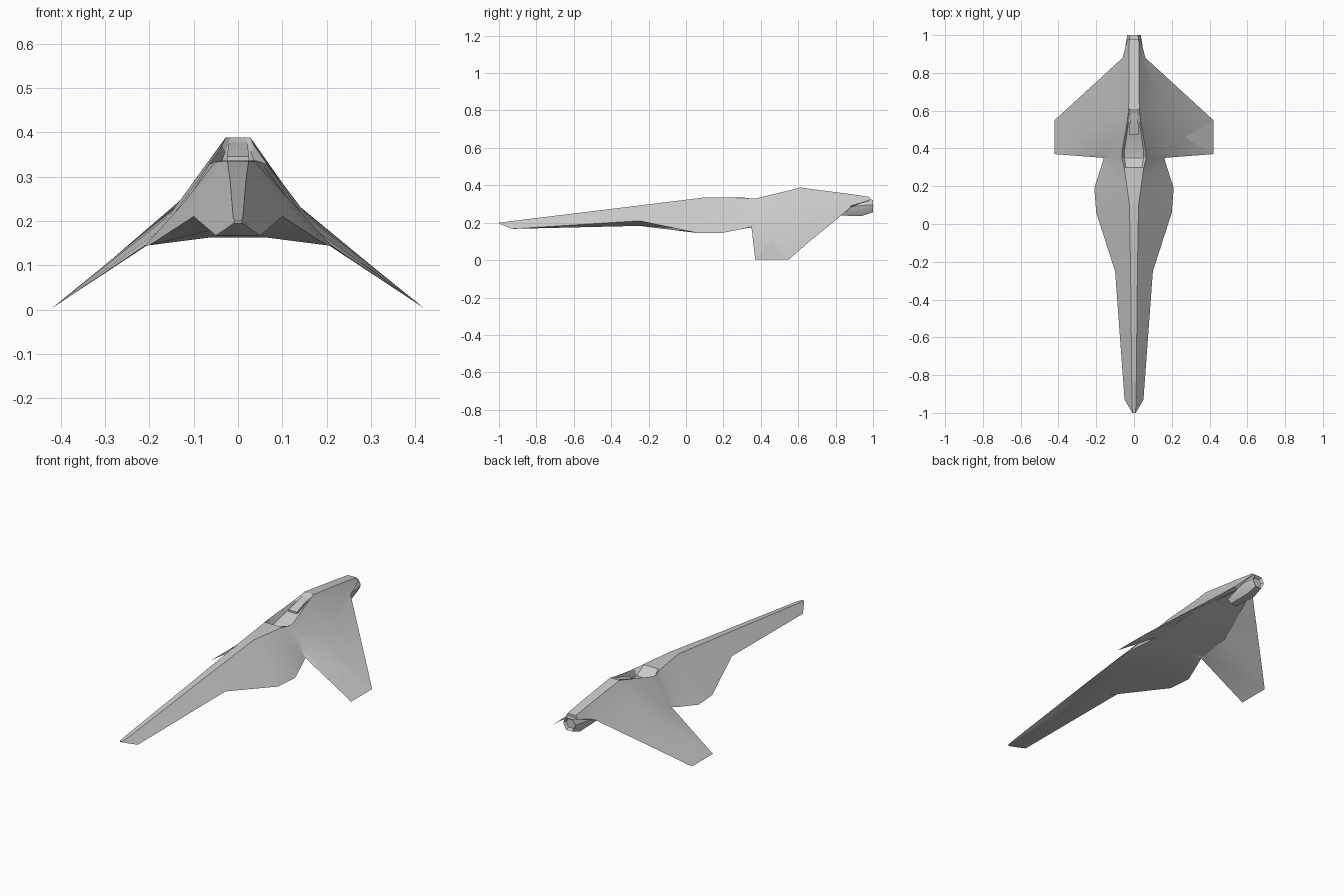
import bpy, bmesh
from mathutils import Vector

if "Cube" in bpy.data.objects:
    bpy.data.objects.remove(bpy.data.objects["Cube"])


def loft(name, rings, angle=0.5):
    """Skin a row of closed rings, cap both ends, and shade by angle."""
    bm = bmesh.new()
    rows = [[bm.verts.new(p) for p in ring] for ring in rings]
    n = len(rows[0])
    for a, b in zip(rows, rows[1:]):
        for i in range(n):
            j = (i + 1) % n
            bm.faces.new((a[i], a[j], b[j], b[i]))
    bm.faces.new(rows[0][::-1])
    bm.faces.new(rows[-1])
    bmesh.ops.remove_doubles(bm, verts=bm.verts, dist=0.0005)
    bmesh.ops.recalc_face_normals(bm, faces=bm.faces)
    mesh = bpy.data.meshes.new(name)
    bm.to_mesh(mesh)
    bm.free()
    obj = bpy.data.objects.new(name, mesh)
    bpy.context.collection.objects.link(obj)
    bpy.ops.object.select_all(action='DESELECT')
    obj.select_set(True)
    bpy.context.view_layer.objects.active = obj
    bpy.ops.object.shade_smooth_by_angle(angle=angle)
    return obj


def mirrored_ring(half):
    """half runs from top centre to bottom centre on the +x side."""
    return half + [(-x, y, z) for x, y, z in half[-2:0:-1]]


# Fuselage guide lines, nose to tail: spine / cockpit rim, outer edge, belly
rim = [(.008, -1, .2), (.011, -.93, .209), (.018, -.25, .292), (.024, .1, .335),
       (.038, .2, .334), (.052, .3, .333), (.064, .35, .328), (.064, .38, .331),
       (.036, .54, .37), (.028, .61, .388), (.026, .88, .353), (.025, .98, .338)]
edge = [(.009, -1, .195), (.05, -.93, .167), (.1, -.25, .21), (.2, .06, .145),
        (.21, .19, .145), (.175, .3, .166), (.16, .35, .178), (.42, .37, .003),
        (.42, .55, .003), (.311, .65, .091), (.06, .88, .29), (.035, .98, .32)]
belly = [(.005, .195), (.03, .167), (.045, .183), (.06, .163),
         (.07, .163), (.08, .167), (.09, .175), (.155, .178),
         (.15, .2), (.12, .222), (.04, .28), (.02, .315)]
# Wing shoulder where the body turns into the wing
shoulder = {7: (.165, .375, .187), 8: (.155, .55, .213), 9: (.135, .64, .236)}
# Depth of the cockpit recess below the rim
depth = {5: -.003, 6: .035, 7: .035, 8: .014}

rings = []
for i, (r, e, b) in enumerate(zip(rim, edge, belly)):
    r, e = Vector(r), Vector(e)
    s = Vector(shoulder.get(i, (r + e) / 2))
    floor = r.z - depth.get(i, 0)
    k = .8 if i in depth else .6
    half = [(0, r.y, floor), (r.x * k, r.y, floor), tuple(r), tuple(s), tuple(e),
            (b[0], e.y, b[1]), (0, e.y, b[1])]
    rings.append(mirrored_ring(half))
loft("hull", rings)


# Engine nozzle under the tail
def nozzle_ring(y, w, z0, z1):
    h = z1 - z0
    return mirrored_ring([(0, y, z1), (w * .6, y, z1), (w, y, z0 + h * .6),
                          (w * .9, y, z0 + h * .35), (w * .5, y, z0), (0, y, z0)])


loft("engine", [nozzle_ring(.80, .04, .238, .29), nozzle_ring(.94, .046, .236, .33),
                nozzle_ring(1.0, .036, .256, .322), nozzle_ring(.985, .028, .266, .312)])

# Raised seat block at the rear of the cockpit
loft("cockpit_seat", [
    mirrored_ring([(0, .47, .345), (.025, .47, .345), (.025, .47, .335), (0, .47, .335)]),
    mirrored_ring([(0, .54, .367), (.022, .54, .367), (.022, .54, .345), (0, .54, .345)]),
    mirrored_ring([(0, .59, .378), (.02, .59, .378), (.02, .59, .36), (0, .59, .36)])])
